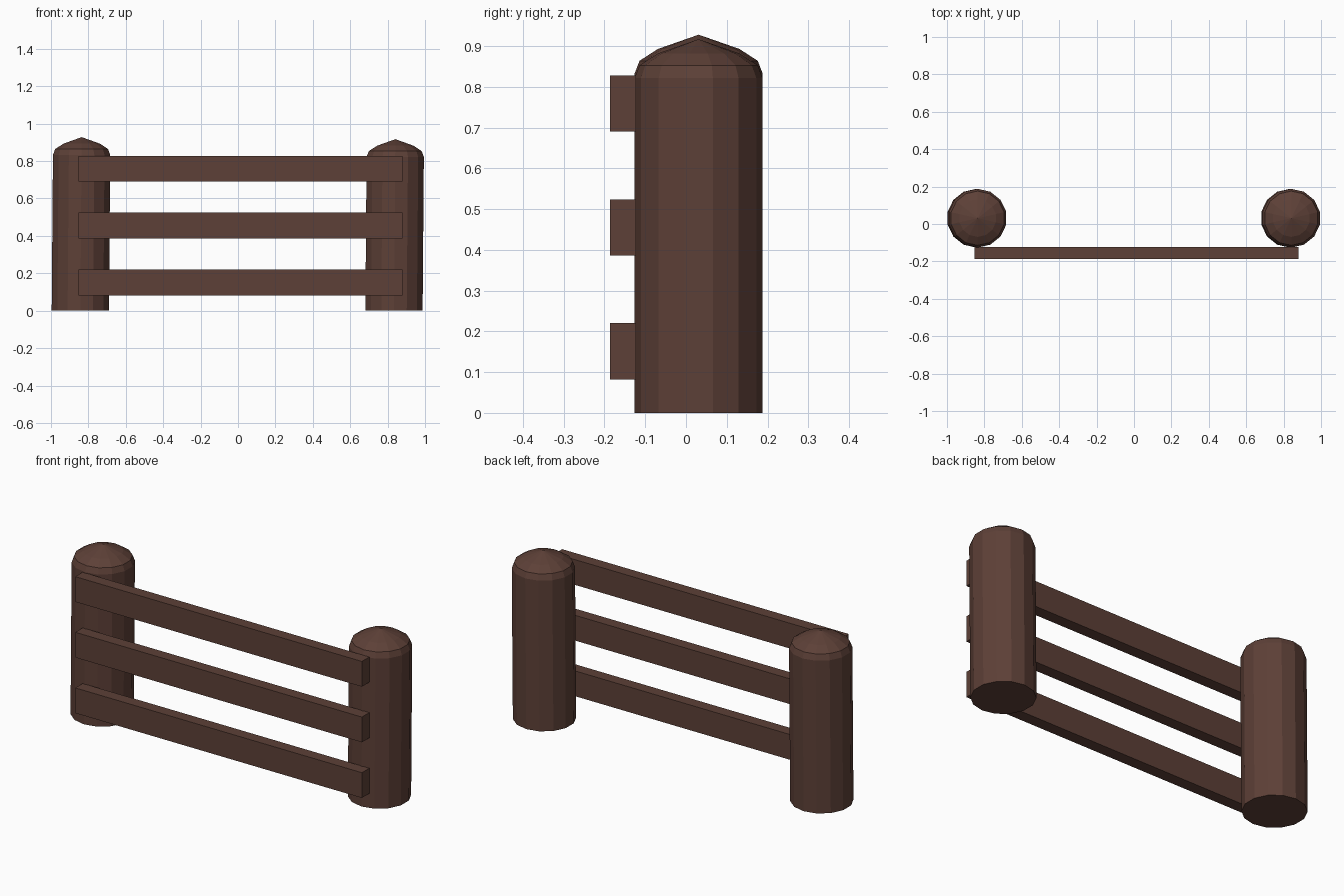
import bpy, bmesh
from math import cos, sin, pi

if "Cube" in bpy.data.objects:
    bpy.data.objects.remove(bpy.data.objects["Cube"])

wood = bpy.data.materials.new("brown_wood")
wood.diffuse_color = (0.109, 0.051, 0.038, 1)
wood.use_nodes = True
wood.node_tree.nodes["Principled BSDF"].inputs["Base Color"].default_value = wood.diffuse_color
SIDES = 14


def finish(name, bm):
    bmesh.ops.recalc_face_normals(bm, faces=bm.faces[:])
    mesh = bpy.data.meshes.new(name)
    bm.to_mesh(mesh)
    bm.free()
    mesh.materials.append(wood)
    obj = bpy.data.objects.new(name, mesh)
    bpy.context.collection.objects.link(obj)
    return obj


def post(name, x, y, top, lean):
    """Faceted round post with a low domed cap, leaning slightly in x."""
    profile = [(0.157, 0), (0.157, top - 0.095), (0.145, top - 0.064),
               (0.100, top - 0.035)]
    bm = bmesh.new()
    rings = []
    for r, z in profile:
        ring = []
        for i in range(SIDES):
            a = 2 * pi * (i + 0.5) / SIDES
            ring.append(bm.verts.new((x + lean * z + r * cos(a), y + r * sin(a), z)))
        rings.append(ring)
    apex = bm.verts.new((x + lean * top, y, top))
    bm.faces.new(rings[0])
    for i in range(SIDES):
        j = (i + 1) % SIDES
        for lo, hi in zip(rings, rings[1:]):
            bm.faces.new((lo[i], lo[j], hi[j], hi[i]))
        bm.faces.new((rings[-1][i], rings[-1][j], apex))
    return finish(name, bm)


def rail(name, z0, z1):
    """Flat board nailed across the front of both posts."""
    bm = bmesh.new()
    bmesh.ops.create_cube(bm, size=1)
    for v in bm.verts:
        v.co.x = 0.88 if v.co.x > 0 else -0.853
        v.co.y = -0.123 if v.co.y > 0 else -0.187
        v.co.z = z1 if v.co.z > 0 else z0
    return finish(name, bm)


# Two end posts
post("left_post", -0.843, 0.031, 0.928, 0.008)
post("right_post", 0.834, 0.031, 0.917, 0.008)

# Three horizontal rails
for label, z0 in (("lower_rail", 0.082), ("middle_rail", 0.386), ("upper_rail", 0.690)):
    rail(label, z0, z0 + 0.138)
